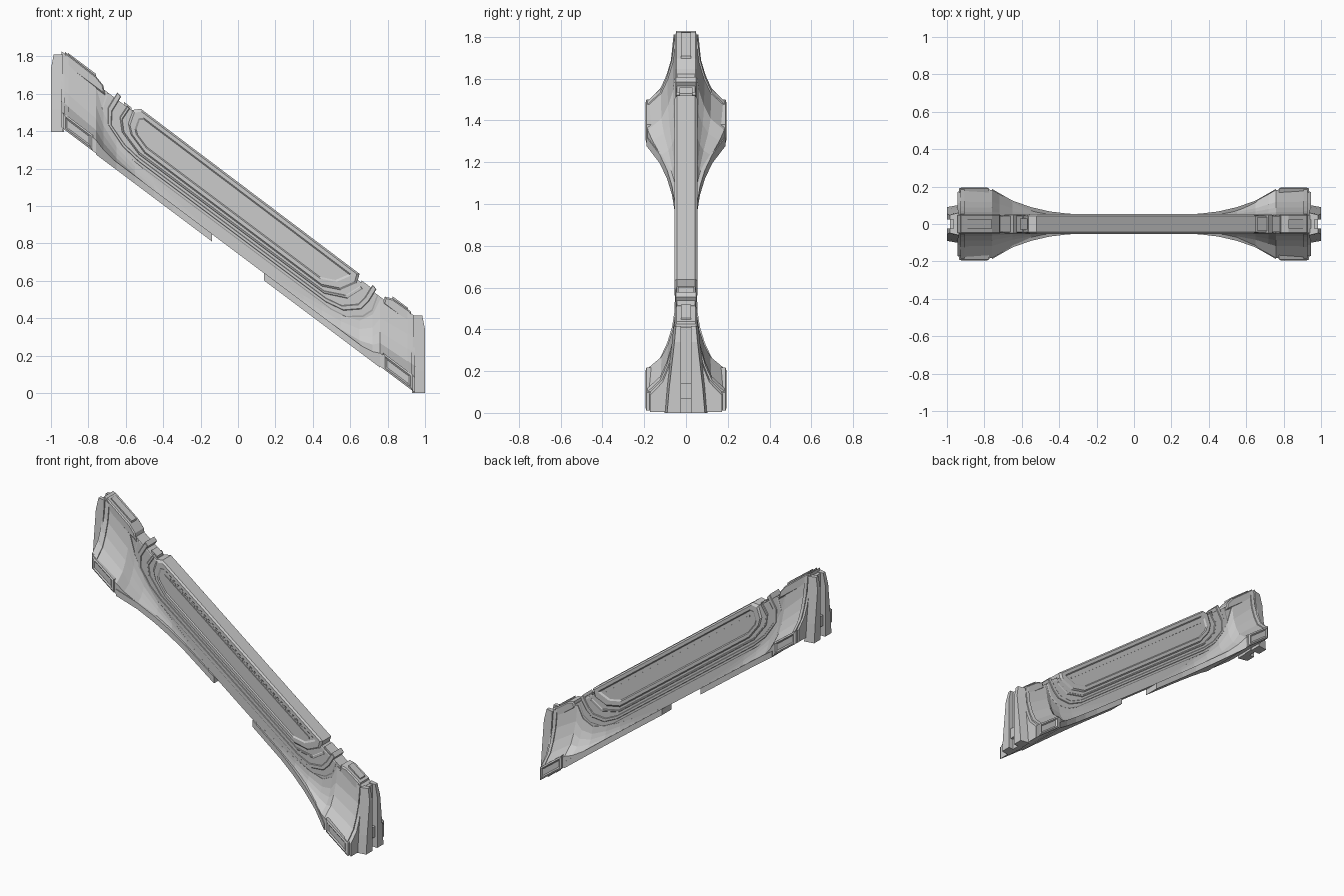
import bpy, bmesh
from mathutils import Vector

if "Cube" in bpy.data.objects:
    bpy.data.objects.remove(bpy.data.objects["Cube"])

SLOPE = 0.75  # parts are laid out level as (x, y, h), then sheared down the slope


def finish(name, bm, shear=True):
    if shear:
        for v in bm.verts:
            v.co.z -= SLOPE * v.co.x
    bmesh.ops.recalc_face_normals(bm, faces=bm.faces)
    me = bpy.data.meshes.new(name)
    bm.to_mesh(me)
    bm.free()
    ob = bpy.data.objects.new(name, me)
    bpy.context.collection.objects.link(ob)
    return ob


def prism(name, pts, y0, y1, insets=()):
    """Extrude an (x, h) outline between y0 and y1; insets step both side faces."""
    bm = bmesh.new()
    a = [bm.verts.new((x, y0, h)) for x, h in pts]
    b = [bm.verts.new((x, y1, h)) for x, h in pts]
    caps = [bm.faces.new(a), bm.faces.new(b[::-1])]
    n = len(pts)
    for i in range(n):
        j = (i + 1) % n
        bm.faces.new((a[i], b[i], b[j], a[j]))
    bmesh.ops.recalc_face_normals(bm, faces=bm.faces)
    for t, d in insets:
        bmesh.ops.inset_individual(bm, faces=caps, thickness=t, depth=d, use_even_offset=True)
    return finish(name, bm)


def box(name, x0, x1, y0, y1, h0, h1, insets=()):
    return prism(name, [(x0, h0), (x1, h0), (x1, h1), (x0, h1)], y0, y1, insets)


def loft(name, rings, shear=True):
    bm = bmesh.new()
    rs = [[bm.verts.new(p) for p in r] for r in rings]
    n = len(rs[0])
    for a, b in zip(rs, rs[1:]):
        for i in range(n):
            j = (i + 1) % n
            bm.faces.new((a[i], a[j], b[j], b[i]))
    bm.faces.new(rs[0])
    bm.faces.new(rs[-1][::-1])
    return finish(name, bm, shear)


def band(name, path, width, half):
    """Flat strip of given width following an (x, h) path, through the wall."""
    p = [Vector(q) for q in path]
    left, right = [], []
    for i, q in enumerate(p):
        t = (p[min(i + 1, len(p) - 1)] - p[max(i - 1, 0)]).normalized()
        nrm = Vector((-t.y, t.x)) * width / 2
        left.append(tuple(q + nrm))
        right.append(tuple(q - nrm))
    return prism(name, left + right[::-1], -half, half, [(0.003, 0.003)])


# core wall and the raised field around the panel
prism("core_wall", [(-.94, .745), (.94, .745), (.94, 1.085), (-.94, 1.085)], -.042, .042)
prism("wall_field", [(-.70, 1.085), (-.73, .97), (-.72, .90), (-.66, .84), (-.58, .82),
                     (.50, .82), (.58, .84), (.67, .91), (.72, .98), (.75, 1.085)],
      -.043, .043, [(.006, .003)])

# U-shaped strap and inner moulding
band("strap", [(-.635, 1.12), (-.685, 1.0), (-.685, .92), (-.61, .865), (-.53, .85),
               (.47, .85), (.56, .875), (.65, .95), (.69, 1.02), (.73, 1.115)], .022, .047)
band("inner_moulding", [(-.585, 1.09), (-.625, 1.0), (-.615, .935), (-.53, .885),
                        (.46, .885), (.58, .95), (.66, 1.06)], .014, .046)

# central rail panel: chamfered, framed and recessed
prism("rail_panel", [(-.52, 1.13), (-.565, 1.09), (-.59, 1.0), (-.575, .95), (-.50, .905),
                     (.45, .905), (.55, .96), (.635, 1.06), (.65, 1.125)],
      -.043, .043, [(.012, .011), (.025, 0), (.008, -.006)])
for s, side in ((-1, "front"), (1, "back")):
    band_y = sorted((s * .046, s * .053))
    box("panel_rib_" + side, -.50, .555, *band_y, 1.045, 1.057)

# row of small studs on the front of the panel
bm = bmesh.new()
for i in range(56):
    r = bmesh.ops.create_cube(bm, size=1)
    for v in r["verts"]:
        v.co = Vector((-.46 + i * .0175 + v.co.x * .008, -.048 + v.co.y * .006, 1.07 + v.co.z * .006))
finish("panel_studs", bm)

# flared ends: half width at the base and height of the flare along x
STATIONS = [(.14, .046, .75), (.35, .050, .785), (.45, .062, .805), (.55, .085, .83),
            (.65, .120, .875), (.72, .160, .96), (.76, .183, 1.07), (.925, .185, 1.11)]
CURVE = [(0, 1), (.2, 1), (.35, .54), (.52, .32), (.72, .15), (1, .04)]


def flare_ring(s, x, w, top, grow=0):
    half = [(.042 + (w - .042) * f + grow, .712 + (top - .712) * t) for t, f in CURVE]
    return [(s * x, y, h) for y, h in half] + [(s * x, -y, h) for y, h in half[::-1]]


for s, end in ((-1, "upper"), (1, "lower")):
    loft(end + "_flare", [flare_ring(s, *st) for st in STATIONS])
    loft(end + "_flare_rim", [flare_ring(s, .905, .183, 1.115, .006),
                              flare_ring(s, .928, .183, 1.115, .006)])
    loft(end + "_end_plate", [flare_ring(s, .925, .175, 1.12), flare_ring(s, .945, .172, 1.12)])

    # runners along the bottom edges
    rows = []
    for x, w, _ in STATIONS[:-1]:
        y = w + .005
        rows.append([(s * x, -y, .706), (s * x, y, .706), (s * x, y, .748), (s * x, -y, .748)])
    loft(end + "_bottom_runner", rows)

    # foot boxes, cap beam and its trim
    for q, side in ((-1, "front"), (1, "back")):
        y0, y1 = sorted((q * .12, q * .19))
        x0, x1 = sorted((s * .775, s * .935))
        box(f"{end}_foot_{side}", x0, x1, y0, y1, .712, .798, [(.012, .005), (.01, -.007)])
    inner = .71 if s < 0 else .775
    prism(end + "_cap_beam", [(s * inner, 1.06), (s * (inner + .01), 1.105), (s * (inner + .05), 1.125),
                              (s * .925, 1.13), (s * .935, 1.06)], -.045, .045, [(.008, .007)])
    x0, x1 = sorted((s * (inner + .05), s * .91))
    box(end + "_cap_trim", x0, x1, -.025, .025, 1.12, 1.137)

    # upright end posts: two tapered halves with a recessed core between
    z0 = 0 if s > 0 else 1.395
    for q, side in ((-1, "front"), (1, "back")):
        loft(f"{end}_post_{side}",
             [[(s * .935, q * .025, z0 + z), (s * x, q * .025, z0 + z),
               (s * x, q * y, z0 + z), (s * .935, q * (y + .012), z0 + z)]
              for z, x, y in ((0, 1, .09), (.12, 1, .08), (.34, 1, .055), (.415, .985, .048))], False)
    loft(end + "_post_core", [[(s * .93, -.026, z0 + z), (s * .965, -.026, z0 + z),
                               (s * .965, .026, z0 + z), (s * .93, .026, z0 + z)]
                              for z in (0, .41)], False)
    loft(end + "_post_latch", [[(s * .95, -.026, z0 + z), (s * .985, -.026, z0 + z),
                                (s * .985, .026, z0 + z), (s * .95, .026, z0 + z)]
                               for z in (.07, .14)], False)

# small blocks bridging the gaps on top
box("upper_bridge_block", -.61, -.57, -.03, .03, 1.07, 1.10)
box("lower_bridge_block", .66, .72, -.038, .038, 1.06, 1.098)
